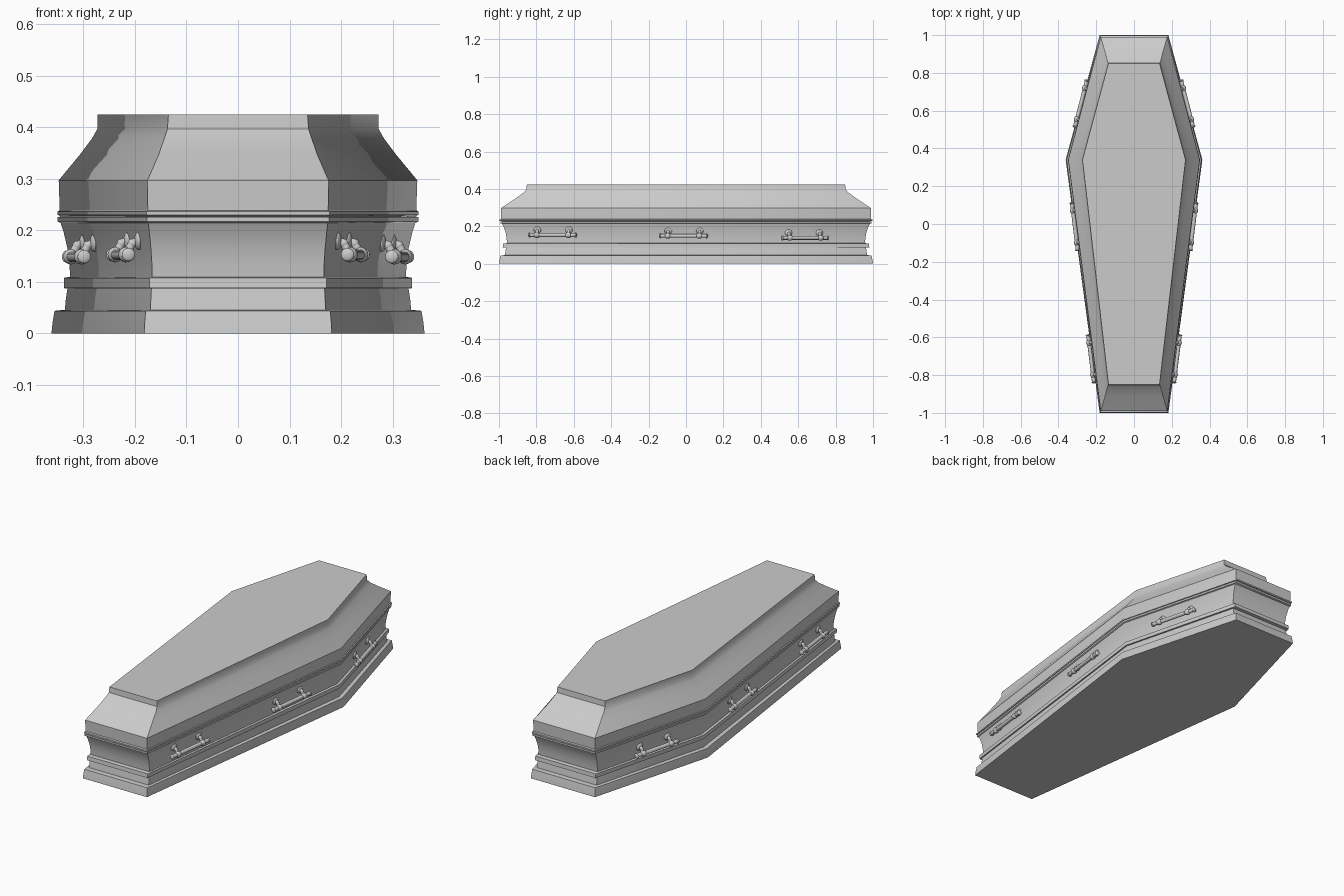
import bpy, bmesh, math
from mathutils import Vector, Matrix

if "Cube" in bpy.data.objects:
    bpy.data.objects.remove(bpy.data.objects["Cube"])

SHOULDER_Y = 0.34


def finish(obj, angle=30):
    bpy.ops.object.select_all(action='DESELECT')
    obj.select_set(True)
    bpy.context.view_layer.objects.active = obj
    bpy.ops.object.shade_smooth_by_angle(angle=math.radians(angle))


def make_object(name, bm):
    bmesh.ops.recalc_face_normals(bm, faces=bm.faces)
    mesh = bpy.data.meshes.new(name)
    bm.to_mesh(mesh)
    bm.free()
    obj = bpy.data.objects.new(name, mesh)
    bpy.context.collection.objects.link(obj)
    finish(obj)
    return obj


def loft(name, profile, cap_bottom=False, cap_top=False):
    """Stack six-sided rings: (shoulder half width, end half width, half length, z)."""
    bm = bmesh.new()
    rings = []
    for w, e, l, z in profile:
        pts = [(-e, -l), (e, -l), (w, SHOULDER_Y), (e, l), (-e, l), (-w, SHOULDER_Y)]
        rings.append([bm.verts.new((x, y, z)) for x, y in pts])
    for a, b in zip(rings, rings[1:]):
        for i in range(6):
            j = (i + 1) % 6
            bm.faces.new((a[i], a[j], b[j], b[i]))
    if cap_bottom:
        bm.faces.new(rings[0][::-1])
    if cap_top:
        bm.faces.new(rings[-1])
    return make_object(name, bm)


# Stepped plinth
loft("plinth", [
    (0.362, 0.182, 1.0, 0), (0.360, 0.181, 0.997, 0.021),
    (0.356, 0.179, 0.992, 0.044), (0.336, 0.170, 0.968, 0.046),
    (0.334, 0.169, 0.965, 0.068), (0.331, 0.168, 0.962, 0.087),
], cap_bottom=True)

# Moulding band and flared side walls
loft("body", [
    (0.331, 0.168, 0.962, 0.087), (0.338, 0.172, 0.980, 0.088),
    (0.338, 0.172, 0.978, 0.108), (0.326, 0.167, 0.957, 0.110),
    (0.327, 0.167, 0.959, 0.135), (0.331, 0.169, 0.964, 0.165),
    (0.338, 0.172, 0.974, 0.195), (0.344, 0.174, 0.984, 0.214),
    (0.350, 0.177, 0.993, 0.217), (0.350, 0.177, 0.993, 0.226),
    (0.343, 0.174, 0.984, 0.227),
])

# Lid with lower lip, coved slope and raised flat panel
loft("lid", [
    (0.343, 0.174, 0.984, 0.227), (0.350, 0.178, 0.997, 0.230),
    (0.350, 0.178, 0.997, 0.237), (0.346, 0.175, 0.988, 0.239),
    (0.348, 0.176, 0.990, 0.297), (0.345, 0.174, 0.984, 0.301),
    (0.307, 0.154, 0.914, 0.347), (0.283, 0.143, 0.870, 0.379),
    (0.273, 0.137, 0.853, 0.397), (0.273, 0.135, 0.851, 0.425),
], cap_top=True)


def ball(bm, centre, scale):
    m = Matrix.Translation(centre) @ Matrix.Diagonal((*scale, 1))
    bmesh.ops.create_uvsphere(bm, u_segments=16, v_segments=10, radius=1, matrix=m)


def rod(bm, a, b, r):
    a, b = Vector(a), Vector(b)
    d = b - a
    m = Matrix.Translation((a + b) / 2) @ d.to_track_quat('Z', 'Y').to_matrix().to_4x4()
    bmesh.ops.create_cone(bm, cap_ends=True, segments=16, radius1=r, radius2=r,
                          depth=d.length, matrix=m)


def handle(name, side, y, z):
    """Swing-bar handle; local x points out of the wall, local y runs along it."""
    bm = bmesh.new()
    out = 0.029
    rod(bm, (out, -0.125, 0), (out, 0.125, 0), 0.010)
    for s in (-1, 1):
        ball(bm, (out, s * 0.125, 0), (0.013, 0.006, 0.013))
        ball(bm, (out, s * 0.085, 0), (0.015, 0.018, 0.015))
        # Wall rosette and curved arm down to the bar
        ball(bm, (0.004, s * 0.085, 0.027), (0.009, 0.020, 0.018))
        rod(bm, (0.004, s * 0.085, 0.027), (0.017, s * 0.085, 0.022), 0.008)
        ball(bm, (0.017, s * 0.085, 0.022), (0.009, 0.009, 0.009))
        rod(bm, (0.017, s * 0.085, 0.022), (out, s * 0.085, 0), 0.008)
    # Follow the sloping side of the body
    end, wide, length = 0.168, 0.328, 0.961
    if y < SHOULDER_Y:
        slope = (wide - end) / (SHOULDER_Y + length)
    else:
        slope = -(wide - end) / (length - SHOULDER_Y)
    x = wide + slope * (y - SHOULDER_Y)
    along = Vector((slope, 1, 0)).normalized()
    outward = Vector((along.y, -along.x, 0))
    rot = Matrix((outward, along, (0, 0, 1))).transposed().to_4x4()
    mirror = Matrix.Diagonal((side, 1, 1, 1))
    bm.transform(mirror @ Matrix.Translation((x, y, z)) @ rot)
    make_object(name, bm)


# Three handles down each long side
for label, y, z in (("foot", -0.71, 0.153), ("middle", -0.01, 0.149), ("head", 0.63, 0.138)):
    for side, word in ((-1, "left"), (1, "right")):
        handle(f"{label}_handle_{word}", side, y, z)
